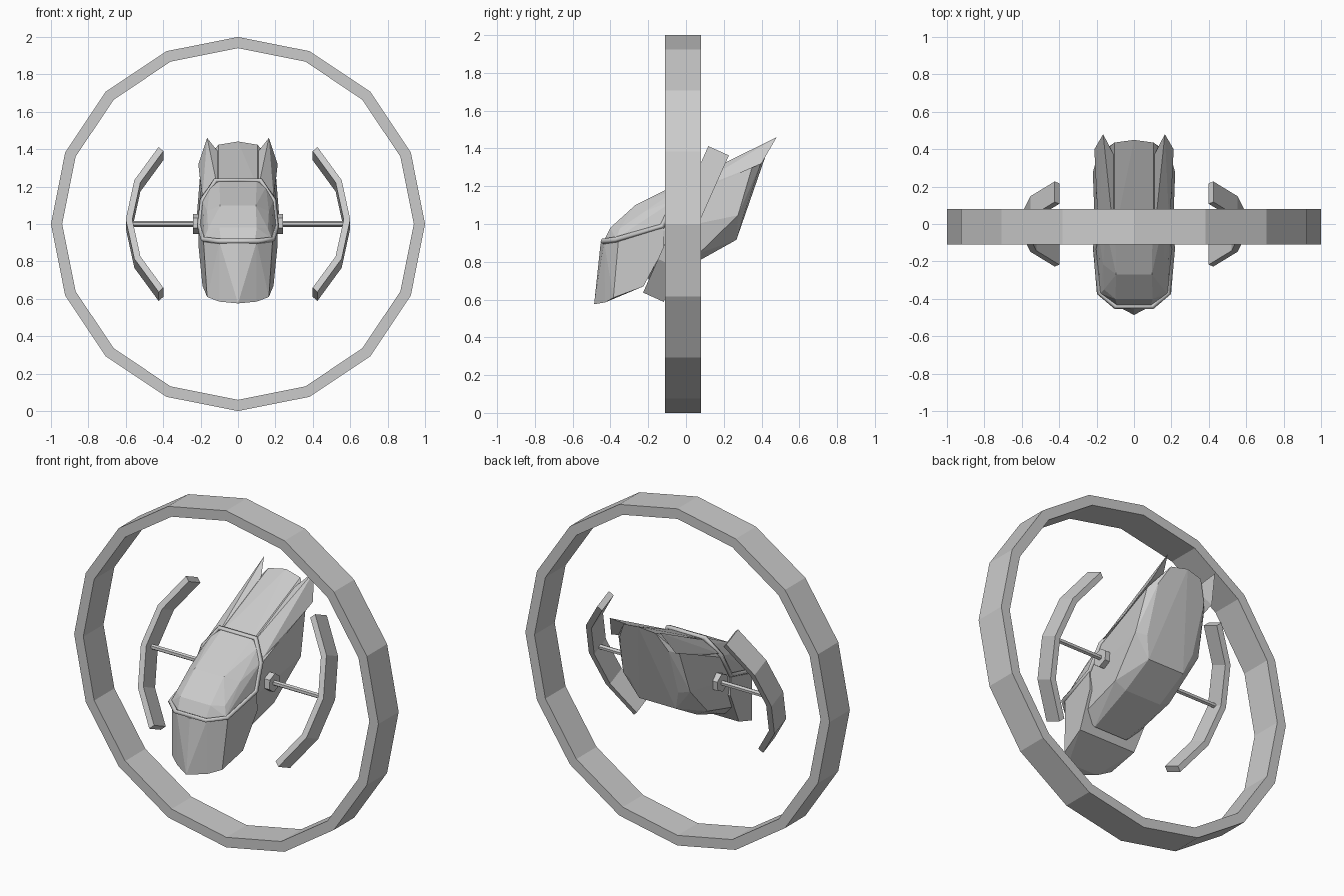
import bpy, bmesh, math
from mathutils import Matrix, Vector

if "Cube" in bpy.data.objects:
    bpy.data.objects.remove(bpy.data.objects["Cube"])

PITCH = Matrix.Translation((0, 0, 1)) @ Matrix.Rotation(math.radians(24), 4, 'X')
LEVEL = Matrix.Translation((0, 0, 1))


def finish(name, bm, matrix):
    bmesh.ops.recalc_face_normals(bm, faces=bm.faces[:])
    bm.transform(matrix)
    me = bpy.data.meshes.new(name)
    bm.to_mesh(me)
    bm.free()
    ob = bpy.data.objects.new(name, me)
    bpy.context.collection.objects.link(ob)
    return ob


def faceted(name, pts, both=True):
    """Convex faceted block; 'both' mirrors the half points across x = 0."""
    bm = bmesh.new()
    allp = {tuple(p) for p in pts}
    if both:
        allp |= {(-x, y, z) for x, y, z in pts}
    for p in sorted(allp):
        bm.verts.new(p)
    r = bmesh.ops.convex_hull(bm, input=bm.verts[:])
    loose = [v for v in bm.verts if not v.link_faces]
    bmesh.ops.delete(bm, geom=loose, context='VERTS')
    bmesh.ops.dissolve_limit(bm, angle_limit=math.radians(3),
                             verts=bm.verts[:], edges=bm.edges[:])
    return finish(name, bm, PITCH)


def band(name, r_in, r_out, y0, y1, angles, closed, matrix):
    """Rectangular section swept around the y axis."""
    bm = bmesh.new()
    rows = []
    for a in angles:
        c, s = math.cos(math.radians(a)), math.sin(math.radians(a))
        rows.append([bm.verts.new((r * c, y, r * s)) for r, y in
                     ((r_in, y0), (r_out, y0), (r_out, y1), (r_in, y1))])
    n = len(rows)
    for i in range(n if closed else n - 1):
        a, b = rows[i], rows[(i + 1) % n]
        for k in range(4):
            m = (k + 1) % 4
            bm.faces.new((a[k], a[m], b[m], b[k]))
    if not closed:
        bm.faces.new(rows[0])
        bm.faces.new(rows[-1])
    return finish(name, bm, matrix)


def rod(name, x0, x1, radius, sides):
    bm = bmesh.new()
    bmesh.ops.create_cone(bm, cap_ends=True, segments=sides, radius1=radius,
                          radius2=radius, depth=abs(x1 - x0))
    bm.transform(Matrix.Translation(((x0 + x1) / 2, 0, 0)) @ Matrix.Rotation(math.pi / 2, 4, 'Y'))
    return finish(name, bm, PITCH)


# Outer ring
band("outer_ring", 0.94, 1.0, -0.11, 0.08, [i * 22.5 for i in range(16)], True, LEVEL)

# Main hull: front section, rear rim, raised rear panel
faceted("main_hull", [
    (0, 0.02, 0.205), (0.105, 0.02, 0.205), (0.19, -0.02, 0.13), (0.205, -0.14, 0.02),
    (0.18, -0.30, -0.13), (0.11, -0.30, -0.19),
    (0.2, 0.44, 0.13), (0.22, 0.27, -0.07), (0.19, 0.0, -0.17),
    (0, 0.59, 0.22), (0.105, 0.57, 0.21), (0.16, 0.49, 0.13),
    (0.16, 0.29, -0.09), (0.12, 0.21, -0.185), (0.12, -0.01, -0.205)])

# Nose section below the canopy
faceted("nose", [
    (0, -0.455, 0.09), (0, -0.617, -0.19),
    (0.1, -0.435, 0.09), (0.1, -0.56, -0.205),
    (0.185, -0.36, 0.07), (0.165, -0.51, -0.2),
    (0.21, -0.12, 0.03), (0.19, -0.34, -0.21), (0.21, -0.16, -0.07)])

# Canopy glass
faceted("canopy", [
    (0.09, -0.44, 0.09), (0.18, -0.37, 0.08),
    (0.1, -0.374, 0.145), (0.16, -0.33, 0.12), (0.19, -0.26, 0.065),
    (0.095, -0.206, 0.2), (0.165, -0.17, 0.15), (0.205, -0.12, 0.04),
    (0.1, 0.09, 0.215), (0.15, 0.06, 0.19), (0.19, 0.0, 0.14)])

# Canopy frame
half = [(0.1, -0.44, 0.095), (0.185, -0.37, 0.075), (0.205, -0.12, 0.04),
        (0.19, 0.0, 0.14), (0.12, 0.09, 0.215)]
path = half + [(-x, y, z) for x, y, z in reversed(half)]
cu = bpy.data.curves.new("canopy_frame", 'CURVE')
cu.dimensions = '3D'
cu.bevel_depth = 0.015
cu.bevel_resolution = 0
sp = cu.splines.new('POLY')
sp.points.add(len(path) - 1)
for p, co in zip(sp.points, path):
    p.co = (*co, 1)
sp.use_cyclic_u = True
frame = bpy.data.objects.new("canopy_frame", cu)
frame.matrix_world = PITCH
bpy.context.collection.objects.link(frame)

# Parts repeated on both sides
for side, s in (("right", 1), ("left", -1)):
    faceted("tail_fin_" + side, [(s * x, y, z) for x, y, z in (
        (0.11, 0.04, 0.2), (0.165, 0.626, 0.225), (0.212, 0.495, 0.13),
        (0.2, 0.22, 0.13), (0.11, 0.5, 0.205), (0.19, 0.03, 0.15))], False)
    rod("hub_" + side, s * 0.19, s * 0.24, 0.054, 6)
    rod("strut_" + side, s * 0.2, s * 0.58, 0.015, 6)
    mid = 0 if s > 0 else 180
    band("side_blade_" + side, 0.565, 0.6, -0.06, 0.06,
         [mid + a for a in (-45, -22.5, 0, 22.5, 45)], False, 
         LEVEL @ Matrix.Rotation(math.radians(-24), 4, 'X'))
